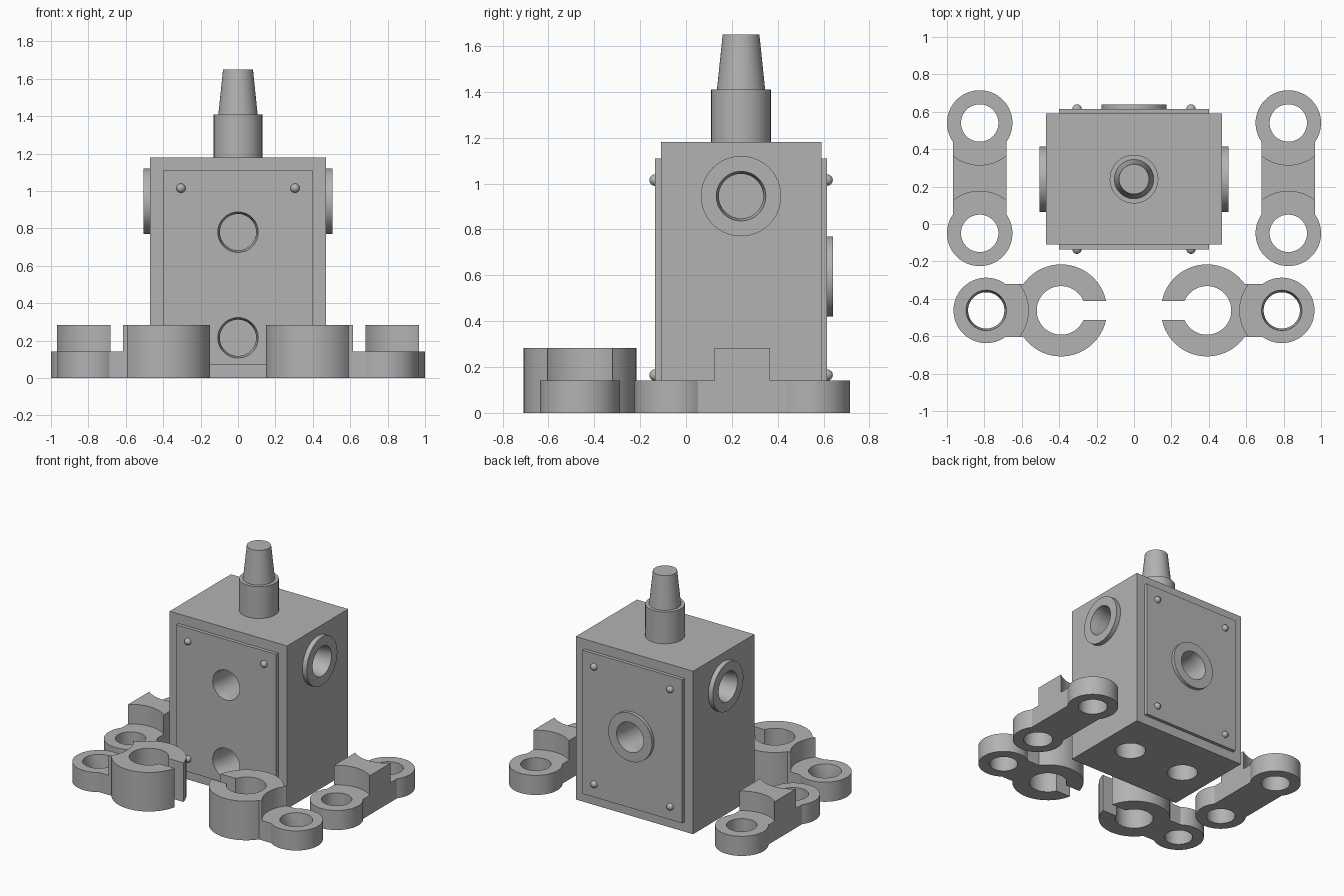
import bpy, bmesh
from math import sin, cos, asin, pi
from mathutils import Vector

cube = bpy.data.objects.get("Cube")
if cube:
    bpy.data.objects.remove(cube, do_unlink=True)

grey = bpy.data.materials.new("plain grey")
grey.use_nodes = True
grey.diffuse_color = (0.45, 0.45, 0.45, 1)
grey.node_tree.nodes["Principled BSDF"].inputs["Base Color"].default_value = grey.diffuse_color


def make(name, bm):
    bmesh.ops.recalc_face_normals(bm, faces=bm.faces[:])
    mesh = bpy.data.meshes.new(name)
    bm.to_mesh(mesh)
    bm.free()
    mesh.materials.append(grey)
    ob = bpy.data.objects.new(name, mesh)
    bpy.context.scene.collection.objects.link(ob)
    return ob


def box(name, low, high):
    bm = bmesh.new()
    bmesh.ops.create_cube(bm, size=1)
    for v in bm.verts:
        v.co = [l + (c + 0.5) * (h - l) for c, l, h in zip(v.co, low, high)]
    return make(name, bm)


def turned(name, profile, origin, axis, sides=64):
    """Solid of revolution from (radius, distance along axis) points."""
    bm = bmesh.new()
    turn = Vector(axis).to_track_quat('Z', 'Y')
    rings = []
    for r, t in profile:
        angles = [2 * pi * i / sides for i in range(sides)]
        rings.append([bm.verts.new(Vector(origin) + turn @ Vector((r * cos(a), r * sin(a), t)))
                      for a in angles])
    for a, b in zip(rings, rings[1:]):
        for i in range(sides):
            j = (i + 1) % sides
            bm.faces.new((a[i], a[j], b[j], b[i]))
    bm.faces.new(rings[0])
    bm.faces.new(rings[-1])
    return make(name, bm)


def dumbbell(name, start, direction, length, r1, r2, half, height):
    """Two round ends joined by a straight bar, extruded upwards."""
    a, b, n = asin(half / r1), asin(half / r2), 48
    pts = [(r1 * cos(t), r1 * sin(t)) for t in (a + (2 * pi - 2 * a) * i / n for i in range(n + 1))]
    pts += [(length + r2 * cos(t), r2 * sin(t))
            for t in ((pi - b) * (2 * i / n - 1) for i in range(n + 1))]
    dx, dy = direction
    bm = bmesh.new()
    base = bm.faces.new([bm.verts.new((start[0] + u * dx - v * dy, start[1] + u * dy + v * dx, 0))
                         for u, v in pts])
    top = bmesh.ops.extrude_face_region(bm, geom=[base])["geom"]
    for v in top:
        if isinstance(v, bmesh.types.BMVert):
            v.co.z = height
    return make(name, bm)


def cut(objects, cutters):
    for ob in objects:
        for c in cutters:
            m = ob.modifiers.new("cut", 'BOOLEAN')
            m.operation, m.solver, m.object = 'DIFFERENCE', 'EXACT', c
        dg = bpy.context.evaluated_depsgraph_get()
        mesh = bpy.data.meshes.new_from_object(ob.evaluated_get(dg))
        ob.modifiers.clear()
        ob.data = mesh
    for c in cutters:
        bpy.data.objects.remove(c, do_unlink=True)


def port(origin, axis, depth=0.25):
    """Cutter for a tapered port; axis points into the material."""
    return turned("port_cutter", [(0.108, -0.02), (0.108, 0), (0.097, 0.06), (0.097, depth)],
                  origin, axis)


def bore(x, y, r, z0, z1):
    return turned("bore_cutter", [(r, z0), (r, z1)], (x, y, 0), (0, 0, 1))


MID = 0.24
parts = []

# Housing with cover plates and port bosses
body = box("housing", (-0.47, -0.11, 0), (0.47, 0.59, 1.18))
front = box("front_cover", (-0.4, -0.135, 0.07), (0.4, -0.11, 1.11))
back = box("back_cover", (-0.4, 0.59, 0.07), (0.4, 0.615, 1.11))
disc = [(0.175, 0), (0.175, 0.035)]
left_boss = turned("left_boss", disc, (0.47, MID, 0.945), (1, 0, 0))
right_boss = turned("right_boss", disc, (-0.47, MID, 0.945), (-1, 0, 0))
back_boss = turned("back_boss", [(0.175, 0), (0.175, 0.025)], (0, 0.615, 0.595), (0, 1, 0))

cut([body, front], [port((0, -0.135, z), (0, 1, 0)) for z in (0.78, 0.215)])
cut([body, back, back_boss], [port((0, 0.64, 0.595), (0, -1, 0))])
cut([body, left_boss], [port((0.505, MID, 0.945), (-1, 0, 0))])
cut([body, right_boss], [port((-0.505, MID, 0.945), (1, 0, 0))])
cut([body], [bore(s * 0.235, MID, 0.105, -0.05, 0.25) for s in (-1, 1)])
parts += [body, front, back, left_boss, right_boss, back_boss]

# Neck and tapered shaft
parts.append(turned("neck", [(0.13, 1.18), (0.13, 1.41)], (0, MID, 0), (0, 0, 1)))
parts.append(turned("tapered_shaft", [(0.105, 1.41), (0.08, 1.65)], (0, MID, 0), (0, 0, 1)))

# Domed rivets at the cover corners
dome = [(0.025 * cos(t), 0.025 * sin(t)) for t in (0, 0.4, 0.8, 1.2, 1.53)]
for side, y, d in (("front", -0.135, -1), ("back", 0.615, 1)):
    for x in (-0.305, 0.305):
        for z in (0.165, 1.015):
            parts.append(turned(side + "_rivet", dome, (x, y, z), (0, d, 0), 16))

for name, s in (("left", 1), ("right", -1)):
    # Side link: raised bar between two low eyes
    x, ends = s * 0.825, (-0.05, 0.54)
    link = dumbbell(name + "_link", (x, ends[0]), (0, 1), 0.59, 0.175, 0.175, 0.142, 0.283)
    cut([link], [bore(x, y, 0.225, 0.142, 0.4) for y in ends]
        + [bore(x, y, 0.1, -0.1, 0.2) for y in ends])
    # Front clamp: split tall ring joined to a low eye
    x, ring, y = s * 0.79, s * 0.39, -0.462
    clamp = dumbbell(name + "_clamp", (x, y), (-s, 0), 0.4, 0.175, 0.246, 0.142, 0.283)
    slot = box("slot_cutter", (min(ring, 0), y - 0.05, -0.1), (max(ring, 0), y + 0.05, 0.4))
    cut([clamp], [bore(x, y, 0.225, 0.142, 0.4), port((x, y, 0.142), (0, 0, -1)),
                  bore(ring, y, 0.13, -0.1, 0.4), slot])
    parts += [link, clamp]

# Smooth round surfaces, keep edges crisp
bpy.ops.object.select_all(action='DESELECT')
for ob in parts:
    ob.select_set(True)
bpy.context.view_layer.objects.active = body
bpy.ops.object.shade_smooth_by_angle(angle=0.5)
